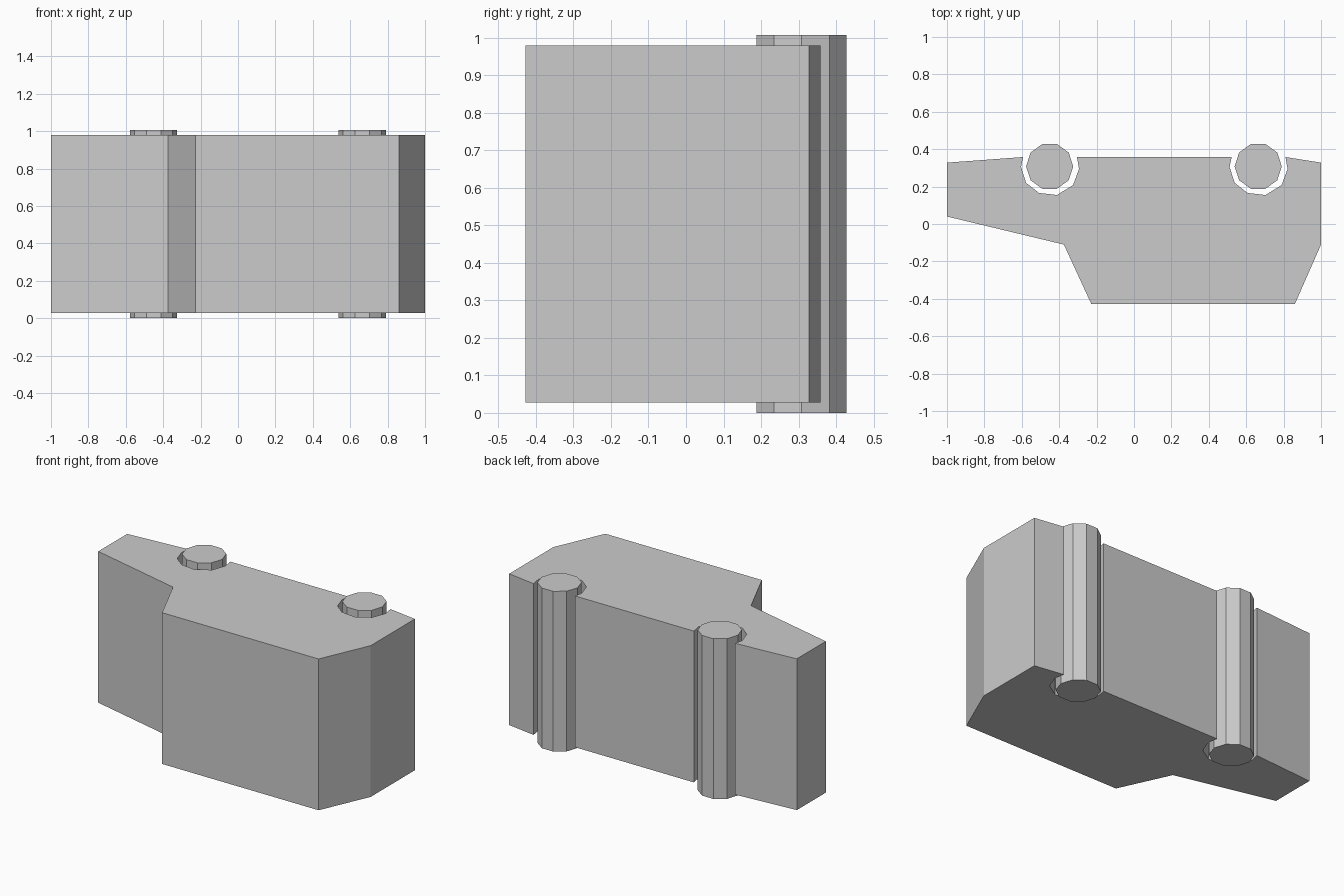
import bpy, bmesh
from math import cos, sin, tau

if "Cube" in bpy.data.objects:
    bpy.data.objects.remove(bpy.data.objects["Cube"])


def prism(name, outline, z0, z1):
    """Extrude a closed xy outline from z0 to z1."""
    bm = bmesh.new()
    face = bm.faces.new([bm.verts.new((x, y, z0)) for x, y in outline])
    ext = bmesh.ops.extrude_face_region(bm, geom=[face])
    top = [v for v in ext["geom"] if isinstance(v, bmesh.types.BMVert)]
    bmesh.ops.translate(bm, vec=(0, 0, z1 - z0), verts=top)
    bmesh.ops.recalc_face_normals(bm, faces=bm.faces)
    mesh = bpy.data.meshes.new(name)
    bm.to_mesh(mesh)
    bm.free()
    obj = bpy.data.objects.new(name, mesh)
    bpy.context.collection.objects.link(obj)
    return obj


WHEEL_Y, WHEEL_R = 0.308, 0.126
WHEELS = {"front_wheels": -0.451, "rear_wheels": 0.664}

# Wheel arch outline relative to the wheel centre
arch = [(-0.142, 0.05), (-0.153, -0.003), (-0.126, -0.088), (-0.057, -0.142),
        (0.039, -0.153), (0.125, -0.100), (0.157, -0.014), (0.146, 0.05)]

# Car body side profile, with the two arches cut in along the underside
outline = [(-1, 0.328)]
for cx in WHEELS.values():
    outline += [(cx + x, WHEEL_Y + y) for x, y in arch]
outline += [(1, 0.328), (1, -0.11), (0.86, -0.428),
            (-0.228, -0.428), (-0.375, -0.11), (-1, 0.04)]
prism("car_body", outline, 0.028, 0.979)

# Ten-sided wheel rollers running the full width
for name, cx in WHEELS.items():
    ring = [(cx + WHEEL_R * cos(tau * i / 10), WHEEL_Y + WHEEL_R * sin(tau * i / 10))
            for i in range(10)]
    prism(name, ring, 0, 1.007)
